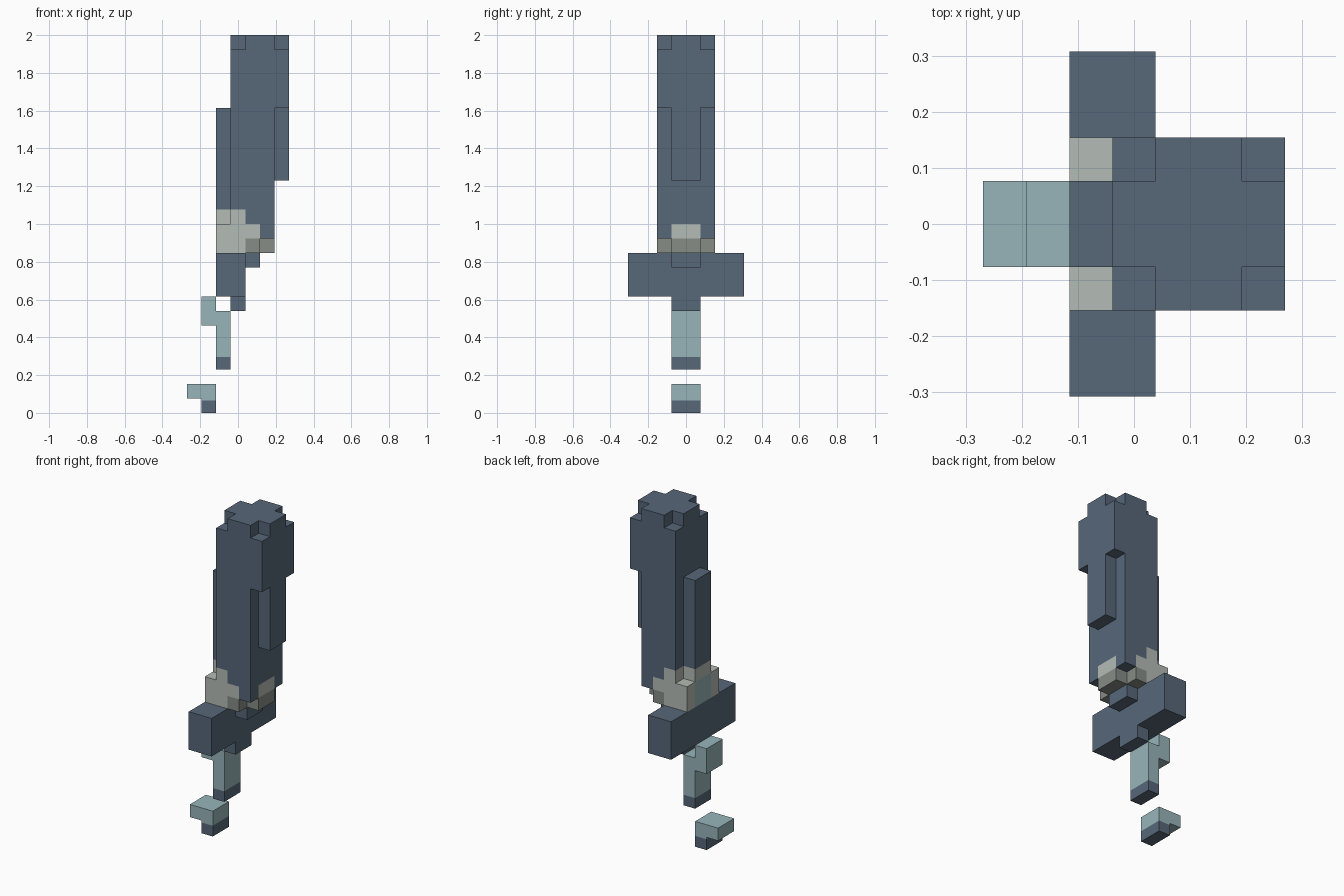
import bpy
import bmesh

cube = bpy.data.objects.get("Cube")
if cube:
    bpy.data.objects.remove(cube, do_unlink=True)

U = 2 / 26          # edge of one block
X_MID = 3.5         # blocks are counted from the lowest x


def srgb(r, g, b):
    return tuple(((c / 255 + 0.055) / 1.055) ** 2.4 for c in (r, g, b)) + (1.0,)


def material(name, color):
    m = bpy.data.materials.new(name)
    m.use_nodes = True
    m.diffuse_color = color
    m.node_tree.nodes["Principled BSDF"].inputs["Base Color"].default_value = color
    return m


MATERIALS = [
    material("slate blue", srgb(87, 103, 121)),
    material("pale stone", srgb(180, 187, 181)),
    material("dark stone", srgb(134, 140, 134)),
    material("pale teal", srgb(151, 180, 185)),
]
SLATE, STONE, DARK_STONE, TEAL = range(4)


def block(x0, x1, half_y, z0, z1):
    """Cells of a box that is symmetric front to back."""
    return {(i, j, k) for i in range(x0, x1)
            for j in range(-half_y, half_y) for k in range(z0, z1)}


def build(name, cells, paint, cut=None):
    """Skin the outside of a set of cells; paint(cell, axis, sign) picks a colour."""
    bm = bmesh.new()
    verts = {}

    def vert(p):
        if p not in verts:
            verts[p] = bm.verts.new(((p[0] - X_MID) * U, p[1] * U, p[2] * U))
        return verts[p]

    for cell in sorted(cells):
        for axis in range(3):
            for sign in (-1, 1):
                beside = list(cell)
                beside[axis] += sign
                if tuple(beside) in cells:
                    continue
                quad = []
                for a, b in ((0, 0), (1, 0), (1, 1), (0, 1)):
                    p = list(cell)
                    p[axis] += sign > 0
                    p[(axis + 1) % 3] += a
                    p[(axis + 2) % 3] += b
                    quad.append(vert(tuple(p)))
                face = bm.faces.new(quad[::sign])
                face.material_index = paint(cell, axis, sign)

    # painted dark tip below a cut height
    if cut is not None:
        bmesh.ops.bisect_plane(bm, geom=bm.verts[:] + bm.edges[:] + bm.faces[:],
                               plane_co=(0, 0, cut * U), plane_no=(0, 0, 1))
        for face in bm.faces:
            if face.calc_center_median().z < cut * U:
                face.material_index = SLATE

    bmesh.ops.dissolve_limit(bm, angle_limit=0.01, verts=bm.verts[:],
                             edges=bm.edges[:], delimit={'MATERIAL'})
    mesh = bpy.data.meshes.new(name)
    bm.to_mesh(mesh)
    bm.free()
    for m in MATERIALS:
        mesh.materials.append(m)
    obj = bpy.data.objects.new(name, mesh)
    bpy.context.collection.objects.link(obj)
    return obj


def paint_blade(cell, axis, sign):
    i, j, k = cell
    middle = j in (-1, 0)
    if k == 11 and i >= 4:
        return DARK_STONE
    if i == 2 and k < 13 and middle and axis == 0:
        return TEAL
    if i <= 3 and k < 14 or i == 4 and k < 13:
        return STONE
    if i == 5 and k == 12 and middle and axis == 0:
        return STONE
    return SLATE


# Blade: body, heavy tip, edge step, spine ridge and stone collar
blade = block(3, 6, 2, 12, 26) | block(6, 7, 2, 21, 26)
blade |= block(6, 7, 1, 16, 21)
blade |= block(2, 3, 1, 11, 21)
blade |= block(2, 3, 2, 11, 13)
blade |= block(3, 5, 2, 11, 12) | block(5, 6, 1, 11, 12)
# notched corners of the tip
blade -= {(i, j, 25) for i in (3, 6) for j in (-2, 1)}
build("blade", blade, paint_blade)

# Cross guard with its two lugs
guard = block(2, 4, 4, 8, 11) | block(4, 5, 1, 10, 11) | block(3, 4, 1, 7, 8)
build("cross_guard", guard, lambda *a: SLATE)

# Stepped grip and loose pommel, each with a dark lower end
build("grip", block(1, 2, 1, 6, 8) | block(2, 3, 1, 3, 7), lambda *a: TEAL, 3.83)
build("pommel", block(0, 2, 1, 1, 2) | block(1, 2, 1, 0, 1), lambda *a: TEAL, 0.85)
